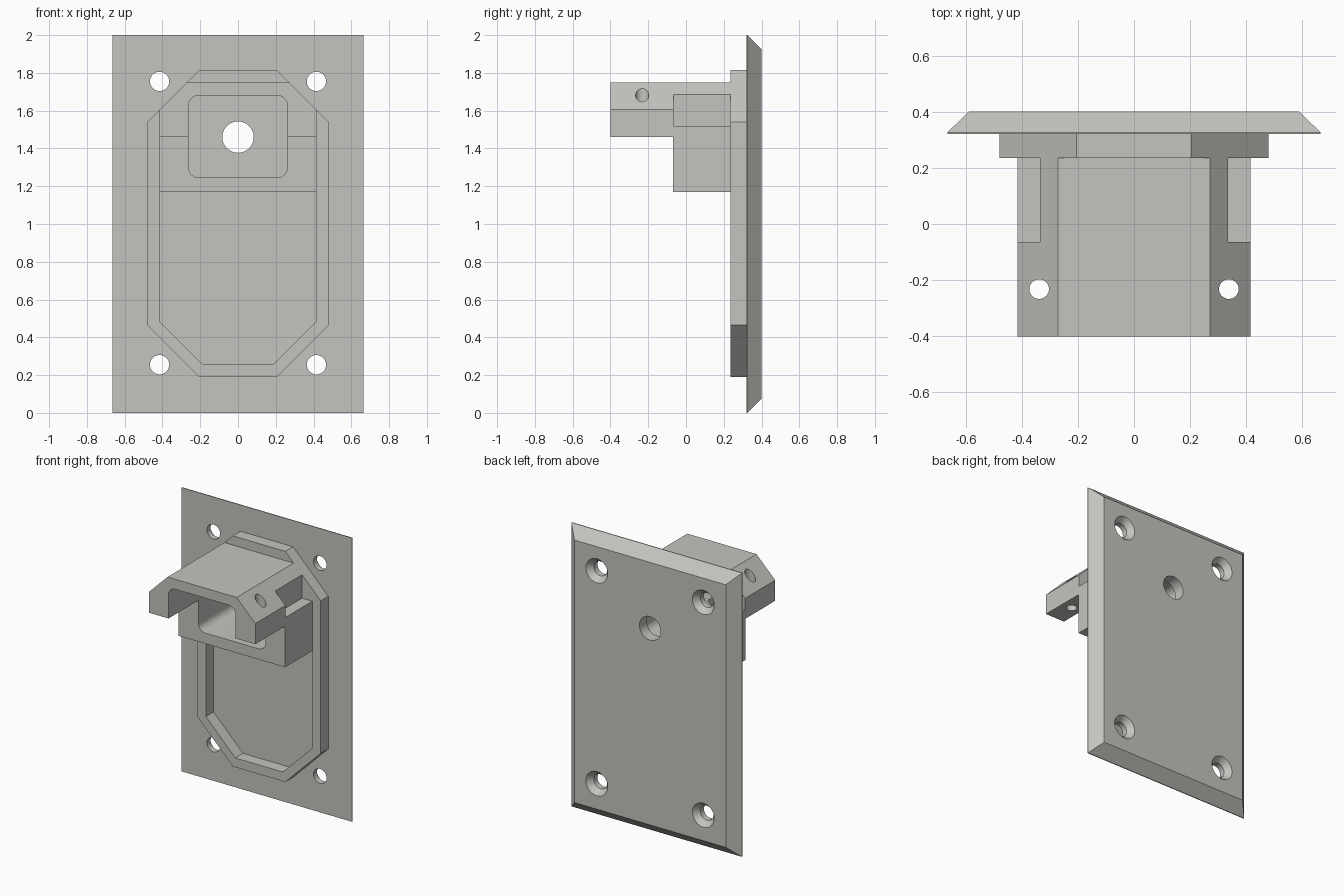
import bpy, bmesh, math

if "Cube" in bpy.data.objects:
    bpy.data.objects.remove(bpy.data.objects["Cube"])

grey = bpy.data.materials.new("warm_grey")
grey.diffuse_color = (0.55, 0.55, 0.52, 1)
grey.use_nodes = True
grey.node_tree.nodes["Principled BSDF"].inputs["Base Color"].default_value = grey.diffuse_color


def loft(name, sections, axis="Y"):
    """Solid through sections [(depth, [(u, v), ...]), ...] along Y (u=x, v=z) or Z (u=x, v=y)."""
    bm = bmesh.new()
    rings = []
    for d, pts in sections:
        rings.append([bm.verts.new((u, d, v) if axis == "Y" else (u, v, d)) for u, v in pts])
    n = len(rings[0])
    for a, b in zip(rings, rings[1:]):
        for i in range(n):
            j = (i + 1) % n
            bm.faces.new((a[i], a[j], b[j], b[i]))
    bm.faces.new(rings[0][::-1])
    bm.faces.new(rings[-1])
    bmesh.ops.recalc_face_normals(bm, faces=bm.faces[:])
    mesh = bpy.data.meshes.new(name)
    bm.to_mesh(mesh)
    bm.free()
    mesh.materials.append(grey)
    ob = bpy.data.objects.new(name, mesh)
    bpy.context.collection.objects.link(ob)
    return ob


def combine(target, tool, operation):
    mod = target.modifiers.new("boolean", "BOOLEAN")
    mod.operation = operation
    mod.solver = "EXACT"
    mod.object = tool
    bpy.context.view_layer.objects.active = target
    bpy.ops.object.modifier_apply(modifier=mod.name)
    bpy.data.objects.remove(tool)


def cut(target, tool):
    combine(target, tool, "DIFFERENCE")


def rect(x0, x1, z0, z1):
    return [(x0, z0), (x1, z0), (x1, z1), (x0, z1)]


def circle(x, z, r, n=48):
    return [(x + r * math.cos(2 * math.pi * i / n), z + r * math.sin(2 * math.pi * i / n))
            for i in range(n)]


def octagon(w, z0, z1, c):
    return [(w - c, z0), (w, z0 + c), (w, z1 - c), (w - c, z1),
            (c - w, z1), (-w, z1 - c), (-w, z0 + c), (c - w, z0)]


def rounded_rect(w, z0, z1, r, n=8):
    pts = []
    for k, (sx, z) in enumerate([(1, z1 - r), (-1, z1 - r), (-1, z0 + r), (1, z0 + r)]):
        for i in range(n + 1):
            a = math.pi / 2 * (k + i / n)
            pts.append((sx * (w - r) + r * math.cos(a), z + r * math.sin(a)))
    return pts


# backplate with bevelled rear edge
W, B = 0.665, 0.075
plate = loft("backplate", [(0.32, rect(-W, W, 0, 2)), (0.326, rect(-W, W, 0, 2)),
                           (0.40, rect(-W + B, W - B, B, 2 - B))])

# octagonal raised rim
rim = loft("raised_rim", [(0.235, octagon(0.48, 0.19, 1.815, 0.275)),
                          (0.33, octagon(0.48, 0.19, 1.815, 0.275))])
cut(rim, loft("rim_cutter", [(0.1, octagon(0.415, 0.255, 1.75, 0.23)),
                             (0.5, octagon(0.415, 0.255, 1.75, 0.23))]))


# bracket: long hood over a deeper block
def hood(bottom):
    return [(-0.415, bottom), (0.415, bottom), (0.415, 1.605),
            (0.27, 1.75), (-0.27, 1.75), (-0.415, 1.605)]


bracket = loft("bracket", [(-0.40, hood(1.17)), (0.33, hood(1.17))])
cut(bracket, loft("step_cutter", [(-0.5, rect(-1, 1, 1, 1.46)), (-0.068, rect(-1, 1, 1, 1.46))]))
for s in (-1, 1):
    # side notch
    x0, x1 = sorted((s * 0.335, s * 0.6))
    cut(bracket, loft("notch_cutter", [(-0.065, rect(x0, x1, 1.52, 1.9)),
                                       (0.235, rect(x0, x1, 1.52, 1.9))]))
    # vertical pin hole
    cut(bracket, loft("pin_cutter", [(1.3, circle(s * 0.338, -0.232, 0.035, 32)),
                                     (1.9, circle(s * 0.338, -0.232, 0.035, 32))], "Z"))

# one solid body
combine(plate, rim, "UNION")
combine(plate, bracket, "UNION")
plate.name = "mounting_bracket"

# rounded channel through the bracket and cable hole through the plate
channel = rounded_rect(0.262, 1.245, 1.68, 0.055)
cut(plate, loft("channel_cutter", [(-0.6, channel), (0.32, channel)]))
cut(plate, loft("cable_cutter", [(0.25, circle(0, 1.46, 0.083)), (0.6, circle(0, 1.46, 0.083))]))

# countersunk screw holes
for x in (-0.415, 0.415):
    for z in (0.255, 1.755):
        cut(plate, loft("screw_cutter", [(0.25, circle(x, z, 0.051)), (0.36, circle(x, z, 0.051)),
                                         (0.40, circle(x, z, 0.085)), (0.5, circle(x, z, 0.085))]))

bpy.ops.object.select_all(action="DESELECT")
plate.select_set(True)
bpy.context.view_layer.objects.active = plate
bpy.ops.object.shade_smooth_by_angle(angle=math.radians(30))
